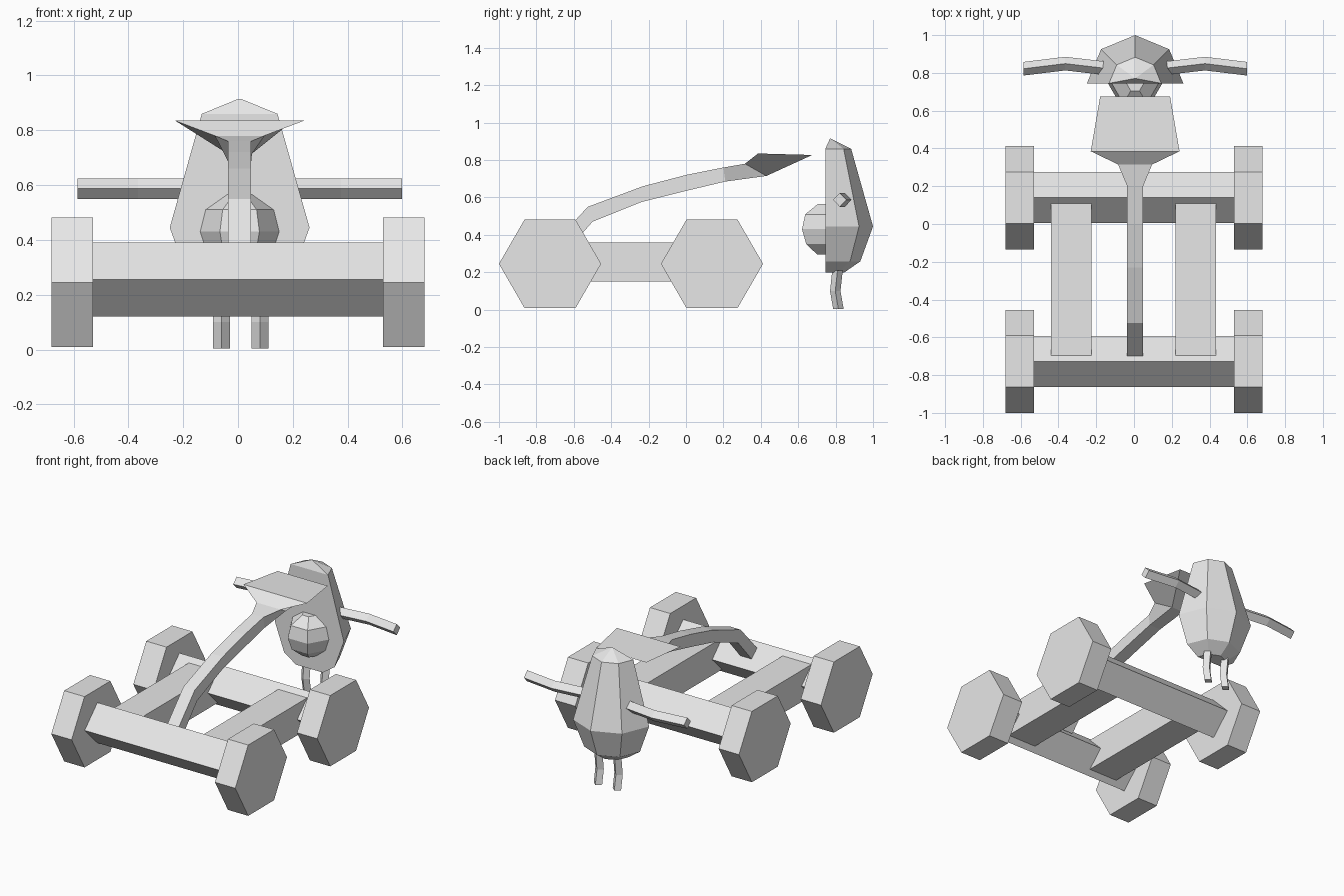
import bpy, bmesh, math
from mathutils import Vector

if "Cube" in bpy.data.objects:
    bpy.data.objects.remove(bpy.data.objects["Cube"])

grey = bpy.data.materials.new("light_grey")
grey.diffuse_color = (0.8, 0.8, 0.8, 1)
grey.use_nodes = True
grey.node_tree.nodes["Principled BSDF"].inputs["Base Color"].default_value = grey.diffuse_color
CX = 0.006  # small sideways offset of the pole and the figure


def loft(name, rings, closed=True):
    """Skin a list of equally long point rings and cap both ends."""
    bm = bmesh.new()
    vs = [[bm.verts.new(p) for p in r] for r in rings]
    n = len(vs[0])
    for a, b in zip(vs, vs[1:]):
        for i in range(n):
            j = (i + 1) % n
            bm.faces.new((a[i], a[j], b[j], b[i]))
    bm.faces.new(vs[0][::-1])
    bm.faces.new(vs[-1])
    bmesh.ops.remove_doubles(bm, verts=bm.verts, dist=1e-5)
    bmesh.ops.recalc_face_normals(bm, faces=bm.faces)
    me = bpy.data.meshes.new(name)
    bm.to_mesh(me)
    bm.free()
    me.materials.append(grey)
    ob = bpy.data.objects.new(name, me)
    bpy.context.collection.objects.link(ob)
    return ob


def prism_x(name, x0, x1, y, z, r, sides, start=0.0):
    """Regular prism lying along x."""
    ring = [(y + r * math.cos(start + math.tau * i / sides),
             z + r * math.sin(start + math.tau * i / sides)) for i in range(sides)]
    return loft(name, [[(x, *p) for p in ring] for x in (x0, x1)])


# wheels and square axles set on edge
for label, y in (("front", -0.727), ("rear", 0.139)):
    prism_x(label + "_axle", -0.535, 0.535, y, 0.255, 0.135, 4)
    for side, s in (("left", -1), ("right", 1)):
        prism_x(f"{label}_{side}_wheel", s * 0.53, s * 0.68, y, 0.245, 0.273, 6)

# chassis rails
for side, x in (("left", -0.333), ("right", 0.328)):
    loft(side + "_rail", [[(x + dx, y, z) for dx, z in
         ((-0.107, 0.15), (0.107, 0.15), (0.107, 0.36), (-0.107, 0.36))]
         for y in (-0.70, 0.112)])

# bent pole flaring into a plate: (top y, z, half width), (bottom y, z, half width)
pole = [((-0.70, 0.36, 0.042), (-0.64, 0.31, 0.042)),
        ((-0.525, 0.55, 0.042), (-0.50, 0.47, 0.042)),
        ((-0.23, 0.66, 0.042), (-0.24, 0.575, 0.042)),
        ((0.0, 0.72, 0.042), (0.0, 0.635, 0.042)),
        ((0.20, 0.76, 0.042), (0.21, 0.685, 0.042)),
        ((0.315, 0.78, 0.09), (0.43, 0.715, 0.045)),
        ((0.385, 0.835, 0.235), (0.675, 0.827, 0.185))]
loft("pole_and_plate", [[(CX - t[2], t[0], t[1]), (CX + t[2], t[0], t[1]),
                         (CX + b[2], b[0], b[1]), (CX - b[2], b[0], b[1])]
                        for t, b in pole])


def half_round(name, profile, segments, direction):
    """Half of a faceted round body with its flat side at y = 0.745."""
    rings = []
    for z, r, dy in profile:
        rings.append([(CX + r * math.cos(math.pi * i / segments),
                       0.745 + dy + direction * r * math.sin(math.pi * i / segments), z)
                      for i in range(segments + 1)])
    return loft(name, rings)


# figure body, flat towards the front, and its faceted nose
half_round("figure_body", [(0.198, 0.10, 0), (0.258, 0.187, 0), (0.445, 0.255, 0),
                           (0.86, 0.138, 0), (0.915, 0.004, 0.025)], 4, 1)
half_round("figure_nose", [(0.295, 0.05, 0), (0.35, 0.118, 0), (0.43, 0.144, 0),
                           (0.51, 0.124, 0), (0.565, 0.046, 0)], 3, -1)

# arms and legs: bent diamond tubes
for side, s in (("left", -1), ("right", 1)):
    arm = [(0.12, 0.82), (0.37, 0.849), (0.592, 0.822)]
    loft(side + "_arm", [[(CX + s * x, y + dy, 0.587 + dz) for dy, dz in
         ((-0.036, 0), (0, -0.037), (0.036, 0), (0, 0.037))] for x, y in arm])
    leg = [(0.815, 0.003), (0.798, 0.10), (0.81, 0.21)]
    loft(side + "_leg", [[(CX + 0.004 + s * 0.07 + dx, y + dy, z) for dx, dy in
         ((-0.031, 0), (0, -0.028), (0.031, 0), (0, 0.028))] for y, z in leg])
